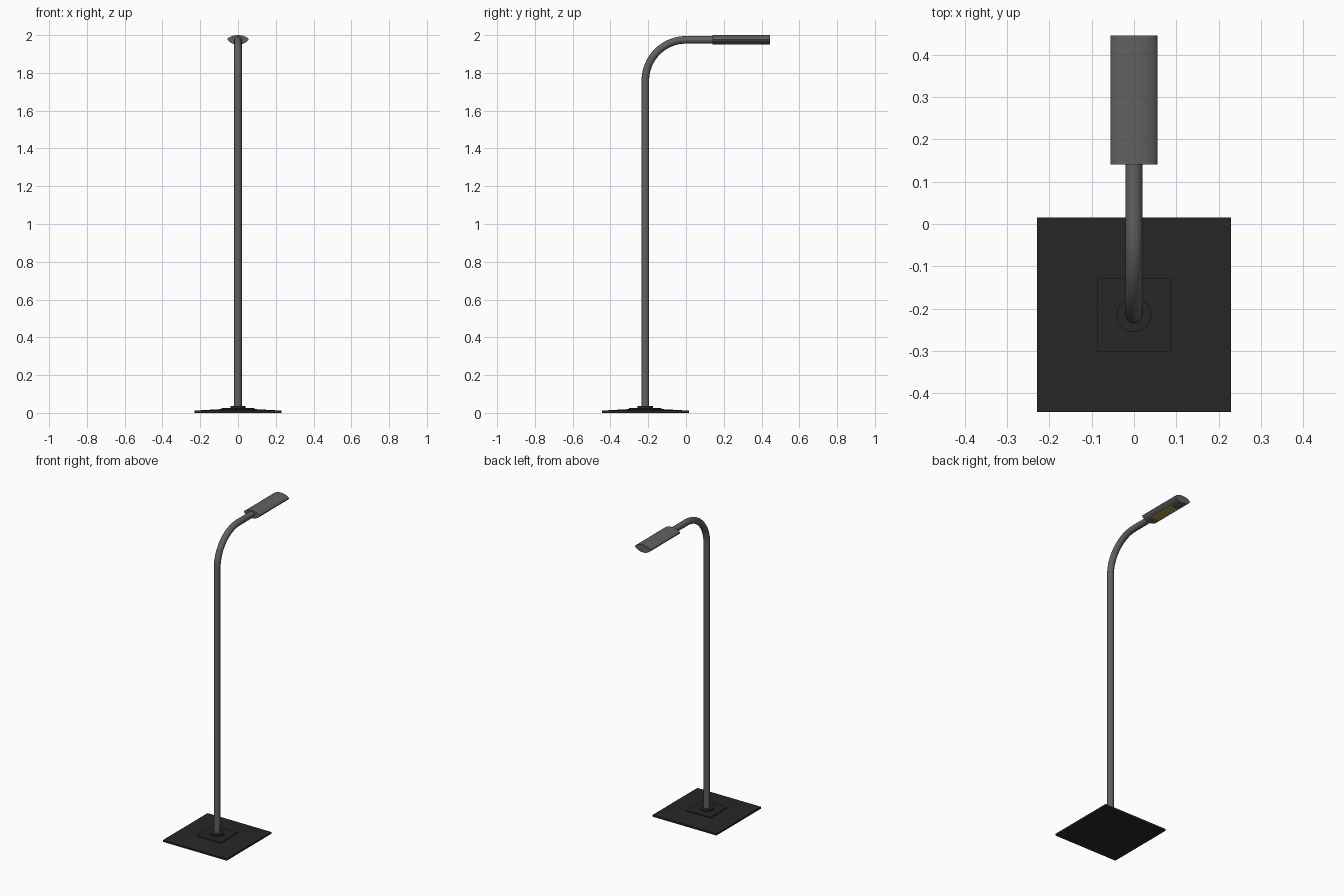
import bpy, bmesh, math

if "Cube" in bpy.data.objects:
    bpy.data.objects.remove(bpy.data.objects["Cube"])

POLE_Y = -0.215   # pole axis
TUBE_R = 0.02


def add_mesh(name, verts, faces, smooth=False):
    me = bpy.data.meshes.new(name)
    me.from_pydata(verts, [], faces)
    bm = bmesh.new()
    bm.from_mesh(me)
    bmesh.ops.recalc_face_normals(bm, faces=bm.faces)
    bm.to_mesh(me)
    bm.free()
    ob = bpy.data.objects.new(name, me)
    bpy.context.collection.objects.link(ob)
    if smooth:
        bpy.ops.object.select_all(action='DESELECT')
        ob.select_set(True)
        bpy.context.view_layer.objects.active = ob
        bpy.ops.object.shade_smooth_by_angle(angle=math.radians(35))
    return ob


def loft(name, rings, smooth=False):
    """Skin equal-length rings of points and cap both ends."""
    n = len(rings[0])
    verts = [p for r in rings for p in r]
    faces = [(i * n + j, i * n + (j + 1) % n, (i + 1) * n + (j + 1) % n, (i + 1) * n + j)
             for i in range(len(rings) - 1) for j in range(n)]
    faces += [tuple(range(n)), tuple(range(len(verts) - n, len(verts)))]
    return add_mesh(name, verts, faces, smooth)


def square(h, z):
    return [(sx * h, POLE_Y + sy * h, z) for sx, sy in ((-1, -1), (1, -1), (1, 1), (-1, 1))]


def circle(cy, cz, r, tilt=0.0, n=32):
    """Ring across a path heading up (tilt 0) to +y (tilt 90 degrees)."""
    out = []
    for k in range(n):
        a = 2 * math.pi * k / n
        u = r * math.sin(a)
        out.append((r * math.cos(a), cy + u * math.cos(tilt), cz - u * math.sin(tilt)))
    return out


def material(ob, name, rgb):
    m = bpy.data.materials.get(name) or bpy.data.materials.new(name)
    m.diffuse_color = (*rgb, 1)
    m.use_nodes = True
    m.node_tree.nodes["Principled BSDF"].inputs["Base Color"].default_value = m.diffuse_color
    ob.data.materials.append(m)


# Base plate with shallow sloping top, raised square and round collar
base = loft("base_plate", [square(0.23, 0), square(0.23, 0.012), square(0.0865, 0.02)])
step = loft("base_step", [square(0.0865, 0.012), square(0.0865, 0.025)])
collar = loft("pole_collar", [circle(POLE_Y, 0.02, 0.041), circle(POLE_Y, 0.036, 0.041)], True)
for ob in (base, step, collar):
    material(ob, "black", (0.02, 0.02, 0.02))

# Pole: straight, quarter bend, straight arm into the head
BEND = 0.215
Z0 = 1.975 - BEND
rings = [circle(POLE_Y, 0.02, TUBE_R)]
for i in range(25):
    t = math.pi / 2 * i / 24
    rings.append(circle(POLE_Y + BEND * (1 - math.cos(t)), Z0 + BEND * math.sin(t), TUBE_R, t))
rings.append(circle(0.16, 1.975, TUBE_R, math.pi / 2))
pole = loft("pole", rings, True)

# Lamp head: lens-shaped section extruded along y
def lens(y, half=0.0555, zc=1.978, up=0.022, down=0.027, n=16):
    top = [(half * math.cos(math.pi * k / n), y, zc + up * math.sin(math.pi * k / n) ** 1.3)
           for k in range(n)]
    low = [(-half * math.cos(math.pi * k / n), y, zc - down * math.sin(math.pi * k / n) ** 1.3)
           for k in range(n)]
    return top + low

head = loft("lamp_head", [lens(0.141), lens(0.446)], True)
for ob in (pole, head):
    material(ob, "dark_grey", (0.12, 0.12, 0.12))

# Glowing panel following the underside of the head
def panel(y):
    pts = lens(y, down=0.0285)[16:]
    low = [p for p in pts if abs(p[0]) < 0.036]
    return low + [(p[0], y, 1.972) for p in reversed(low)]

lamp = loft("lamp_panel", [panel(0.2), panel(0.375)], True)
material(lamp, "yellow", (0.4, 0.32, 0.06))
